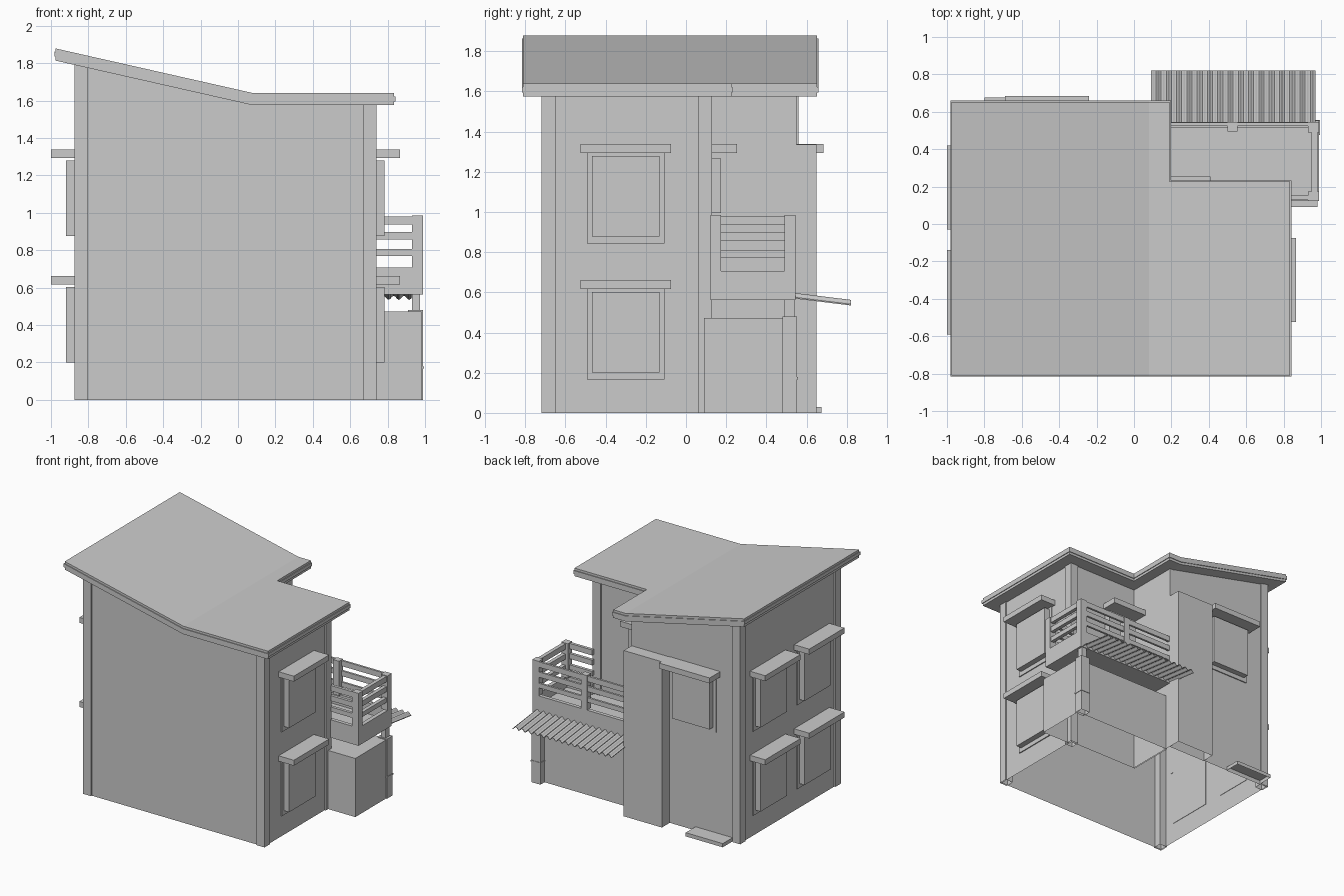
import bpy, bmesh, math
from mathutils import Vector

if "Cube" in bpy.data.objects:
    bpy.data.objects.remove(bpy.data.objects["Cube"])

mat = bpy.data.materials.new("plain grey")
mat.diffuse_color = (0.6, 0.6, 0.6, 1)
mat.use_nodes = True
mat.node_tree.nodes["Principled BSDF"].inputs["Base Color"].default_value = mat.diffuse_color


def finish(name, bm):
    """Fix normals, leave the underside on the ground open, make the object."""
    bmesh.ops.recalc_face_normals(bm, faces=bm.faces[:])
    ground = [f for f in bm.faces if all(abs(v.co.z) < 1e-5 for v in f.verts)]
    bmesh.ops.delete(bm, geom=ground, context="FACES")
    me = bpy.data.meshes.new(name)
    bm.to_mesh(me)
    bm.free()
    me.materials.append(mat)
    ob = bpy.data.objects.new(name, me)
    bpy.context.collection.objects.link(ob)
    return ob


def box(name, x, y, z):
    """Box from (min, max) ranges."""
    bm = bmesh.new()
    bmesh.ops.create_cube(bm, size=1)
    for v in bm.verts:
        v.co = Vector([(r[0] + r[1]) / 2 + c * (r[1] - r[0]) for r, c in zip((x, y, z), v.co)])
    return finish(name, bm)


def slab(name, xs, ys, skip, top, bottom):
    """Grid of cells (minus skipped ones) between two height functions of x."""
    bm = bmesh.new()
    grid = [[bm.verts.new((x, y, top(x))) for y in ys] for x in xs]
    faces = [bm.faces.new((grid[i][j], grid[i + 1][j], grid[i + 1][j + 1], grid[i][j + 1]))
             for i in range(len(xs) - 1) for j in range(len(ys) - 1) if (i, j) not in skip]
    for v in [v for v in bm.verts if not v.link_faces]:
        bm.verts.remove(v)
    # keep the top faces, and make the lower side from a copy
    geo = bmesh.ops.extrude_face_region(bm, geom=faces, use_keep_orig=True)
    for v in geo["geom"]:
        if isinstance(v, bmesh.types.BMVert):
            v.co.z = bottom(v.co.x)
    return finish(name, bm)


def roof_z(x, drop=0.0):
    return 1.64 + max(0.0, 0.08 - x) * 0.226 - drop


def ground(x):
    return 0.0


# walls: L-shaped block under the bent roof
slab("walls", [-0.865, 0.08, 0.10, 0.73], [-0.71, 0.12, 0.55], {(2, 1)},
     lambda x: roof_z(x, 0.05), ground)

# roof: upper sheet and slightly larger trim below
slab("roof_sheet", [-0.976, 0.08, 0.191, 0.835], [-0.81, 0.226, 0.653], {(2, 1)},
     lambda x: roof_z(x), lambda x: roof_z(x, 0.03))
slab("roof_trim", [-0.982, 0.08, 0.197, 0.841], [-0.816, 0.232, 0.659], {(2, 1)},
     lambda x: roof_z(x, 0.018), lambda x: roof_z(x, 0.045))
slab("roof_soffit", [-0.976, 0.08, 0.191, 0.835], [-0.81, 0.226, 0.653], {(2, 1)},
     lambda x: roof_z(x, 0.04), lambda x: roof_z(x, 0.065))

# corner posts
for name, x, y in (("front_left", -0.875, -0.72), ("front_right", 0.67, -0.72),
                   ("back_right", 0.67, 0.06), ("back_left", -0.875, 0.49)):
    slab(name + "_corner_post", [x, x + 0.07], [y, y + 0.07], set(),
         lambda x: roof_z(x, 0.05), ground)

# shaft on the back wall, and door step
box("back_shaft", (-0.24, 0.10), (0.545, 0.65), (0, 1.335))
box("back_step", (-0.80, -0.47), (0.545, 0.675), (0, 0.03))


def window(name, axis, side, wall, centre, z0, half=0.168, height=0.402):
    """Surround, raised pane box and canopy on a wall facing side along axis."""
    z1 = z0 + height
    for part, w, depth, zr in (
            ("surround", half + 0.025, 0.006, (z0 - 0.035, z1 + 0.017)),
            ("shutter", half, 0.052, (z0, z1)),
            ("canopy", half + 0.057, 0.133, (z1 + 0.015, z1 + 0.059))):
        out = tuple(sorted((wall - side * 0.005, wall + side * depth)))
        along = (centre - w, centre + w)
        x, y = (out, along) if axis == "x" else (along, out)
        box(name + "_" + part, x, y, zr)


for level, z in (("lower", 0.2), ("upper", 0.877)):
    window("right_" + level, "x", 1, 0.732, -0.30, z)
    for place, y in (("back", 0.195), ("front", -0.365)):
        window("left_" + level + "_" + place, "x", -1, -0.867, y, z)
window("back_upper", "y", 1, 0.552, -0.465, 0.877)

# small window above the balcony
box("balcony_window_shutter", (0.13, 0.39), (0.11, 0.175), (0.995, 1.265))
box("balcony_window_canopy", (0.09, 0.408), (0.11, 0.255), (1.293, 1.338))

# ground-floor extension below the balcony, wrapped round the house corner
slab("extension", [0.09, 0.725, 0.982], [0.09, 0.116, 0.50], {(0, 0)},
     lambda x: 0.472, ground)
box("extension_pillar", (0.91, 0.99), (0.48, 0.553), (0, 0.48))
box("pillar_band", (0.907, 0.994), (0.477, 0.557), (0.167, 0.178))
box("balcony_support", (0.93, 0.972), (0.49, 0.54), (0.47, 0.58))

# balcony floor and parapet
box("balcony_floor", (0.09, 0.98), (0.125, 0.54), (0.563, 0.62))
sides = (("back", (0.10, 0.988), (0.515, 0.545)),
         ("right", (0.955, 0.988), (0.122, 0.545)),
         ("front", (0.73, 0.988), (0.122, 0.152)))
for name, x, y in sides:
    box(name + "_parapet", x, y, (0.563, 0.707))

# three rails on each open side
rails = (("back", (0.10, 0.98), (0.525, 0.542)),
         ("right", (0.95, 0.98), (0.13, 0.54)),
         ("front", (0.73, 0.98), (0.128, 0.152)))
for name, x, y in rails:
    for i, z in enumerate(((0.77, 0.807), (0.856, 0.898), (0.936, 0.98))):
        box(f"{name}_rail_{i + 1}", x, y, z)

# balcony posts
for name, x, y in (("front_corner", (0.93, 0.988), (0.122, 0.175)),
                   ("back_corner", (0.93, 0.988), (0.49, 0.545)),
                   ("back_middle", (0.50, 0.553), (0.495, 0.545))):
    box(name + "_balcony_post", x, y, (0.707, 0.985))

# corrugated porch roof: wavy section swept outward and down
bm = bmesh.new()
waves, step = 16, 6
rows = []
for y, z in ((0.54, 0.583), (0.82, 0.5485)):
    for dz in (0.003, -0.003):
        rows.append([bm.verts.new((0.09 + 0.88 * i / (step * waves), y,
                                   z + dz - 0.011 * math.cos(math.tau * i / step)))
                     for i in range(step * waves + 1)])
for a, b in ((0, 2), (1, 3), (0, 1), (2, 3)):
    for i in range(step * waves):
        bm.faces.new((rows[a][i], rows[a][i + 1], rows[b][i + 1], rows[b][i]))
for i in (0, -1):
    bm.faces.new((rows[0][i], rows[1][i], rows[3][i], rows[2][i]))
finish("corrugated_porch_roof", bm)
